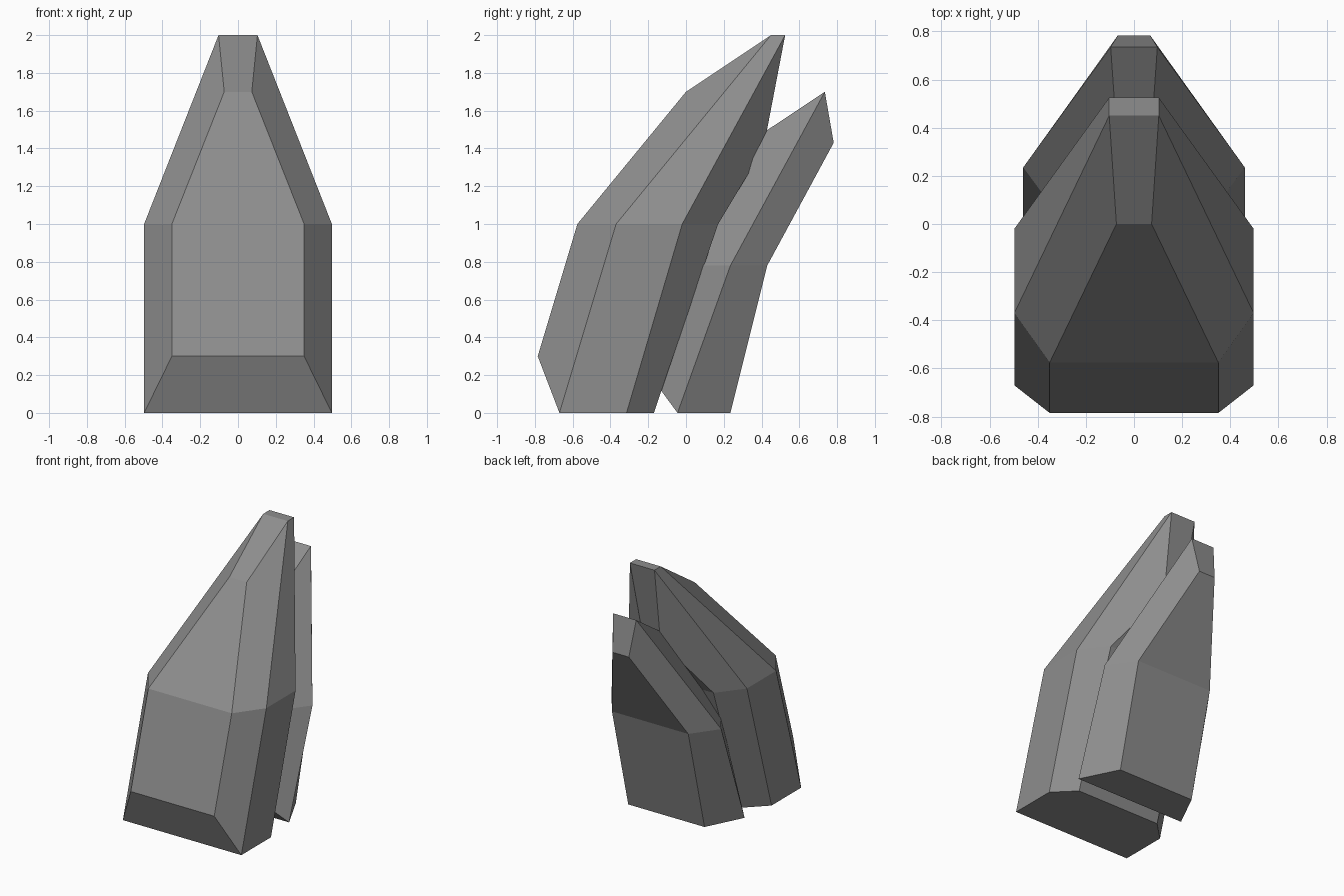
import bpy, bmesh

if "Cube" in bpy.data.objects:
    bpy.data.objects.remove(bpy.data.objects["Cube"])

stone = bpy.data.materials.new("grey stone")
stone.diffuse_color = (0.27, 0.27, 0.27, 1)
stone.use_nodes = True
stone.node_tree.nodes["Principled BSDF"].inputs["Base Color"].default_value = stone.diffuse_color


def slab(name, layers):
    """Faceted leaning slab. Each layer holds four (half width, y, z) stations:
    front panel, front edge, back edge, back panel; mirrored across x."""
    bm = bmesh.new()
    right = [[bm.verts.new(p) for p in layer] for layer in layers]
    left = [[bm.verts.new((-x, y, z)) for x, y, z in layer] for layer in layers]
    # Side facets, plus front and back panels
    for a in range(len(layers) - 1):
        b = a + 1
        for i in range(3):
            bm.faces.new((right[a][i], right[a][i + 1], right[b][i + 1], right[b][i]))
            bm.faces.new((left[a][i + 1], left[a][i], left[b][i], left[b][i + 1]))
        bm.faces.new((left[a][0], right[a][0], right[b][0], left[b][0]))
        bm.faces.new((right[a][3], left[a][3], left[b][3], right[b][3]))
    # Bottom and top bevels and caps
    for k in (0, -1):
        for i in range(3):
            bm.faces.new((left[k][i], right[k][i], right[k][i + 1], left[k][i + 1]))
    bmesh.ops.remove_doubles(bm, verts=bm.verts, dist=0.0005)
    bmesh.ops.recalc_face_normals(bm, faces=bm.faces)
    mesh = bpy.data.meshes.new(name)
    bm.to_mesh(mesh)
    bm.free()
    mesh.materials.append(stone)
    obj = bpy.data.objects.new(name, mesh)
    bpy.context.collection.objects.link(obj)
    return obj


# Tall front slab with a flat side band
slab("front_slab", [
    [(0.35, -0.785, 0.30), (0.497, -0.67, 0), (0.497, -0.315, 0), (0.35, -0.17, 0)],
    [(0.35, -0.575, 1.00), (0.497, -0.37, 1), (0.497, -0.02, 1), (0.35, 0.17, 1)],
    [(0.073, 0.0, 1.70), (0.103, 0.45, 2), (0.103, 0.525, 2), (0.073, 0.41, 1.40)],
])

# Shorter back slab whose sides meet in a single edge
slab("back_slab", [
    [(0.32, -0.145, 0.136), (0.46, -0.045, 0), (0.46, -0.045, 0), (0.32, 0.235, 0)],
    [(0.32, 0.045, 0.78), (0.46, 0.235, 0.78), (0.46, 0.235, 0.78), (0.32, 0.43, 0.78)],
    [(0.068, 0.32, 1.424), (0.097, 0.735, 1.70), (0.097, 0.735, 1.70), (0.068, 0.782, 1.43)],
])
